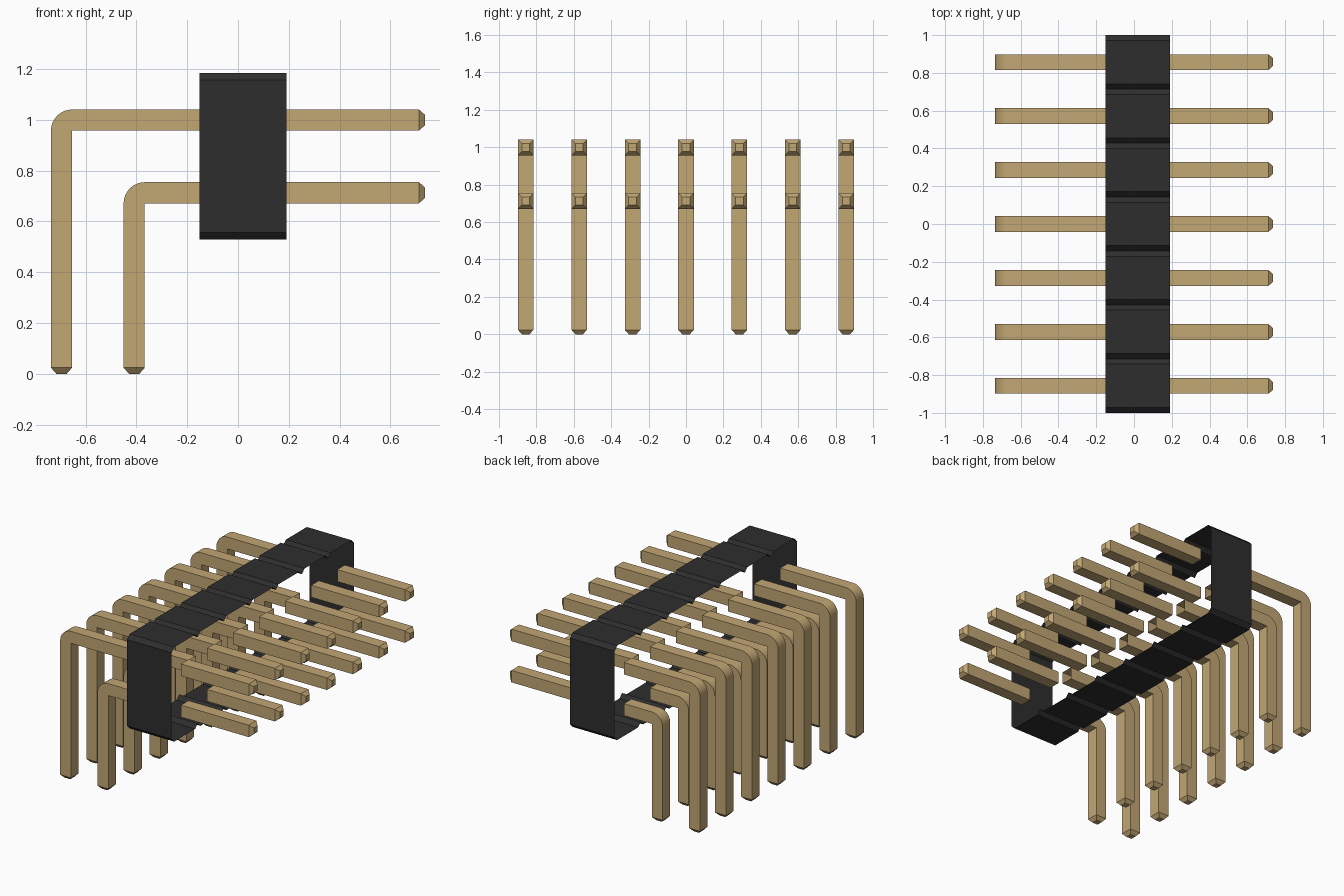
import bpy, bmesh, math

cube = bpy.data.objects.get("Cube")
if cube:
    bpy.data.objects.remove(cube, do_unlink=True)

COUNT = 7
PITCH = 2 / COUNT
BODY_LEFT, BODY_RIGHT = -0.152, 0.191
BODY_LOW, BODY_HIGH = 0.529, 1.184
CHAMFER = 0.028
PIN = 0.083          # pin thickness
TIP = 0.024          # tip length
INSET = 0.021        # tip narrowing
REACH = 0.736


def material(name, color):
    mat = bpy.data.materials.new(name)
    mat.use_nodes = True
    mat.diffuse_color = (*color, 1)
    bsdf = mat.node_tree.nodes["Principled BSDF"]
    bsdf.inputs["Base Color"].default_value = (*color, 1)
    bsdf.inputs["Roughness"].default_value = 0.6
    return mat


BLACK = material("black plastic", (0.027, 0.027, 0.027))
GOLD = material("gold metal", (0.54, 0.385, 0.175))


def skin(name, rings, mat, cap_end):
    """Join closed rings of points into a surface, open at the start."""
    bm = bmesh.new()
    loops = [[bm.verts.new(p) for p in ring] for ring in rings]
    for a, b in zip(loops, loops[1:]):
        for i in range(len(a)):
            j = (i + 1) % len(a)
            bm.faces.new((a[i], a[j], b[j], b[i]))
    if cap_end:
        bm.faces.new(loops[-1])
    bmesh.ops.remove_doubles(bm, verts=bm.verts, dist=1e-5)
    bmesh.ops.recalc_face_normals(bm, faces=bm.faces)
    mesh = bpy.data.meshes.new(name)
    bm.to_mesh(mesh)
    bm.free()
    mesh.materials.append(mat)
    obj = bpy.data.objects.new(name, mesh)
    bpy.context.collection.objects.link(obj)
    return obj


def pin_ring(y, inner, outer, half=PIN / 2):
    """Rectangular pin section between two points of the xz plane."""
    (xi, zi), (xo, zo) = inner, outer
    return [(xi, y - half, zi), (xo, y - half, zo),
            (xo, y + half, zo), (xi, y + half, zi)]


def straight_pin(name, y, low):
    high, narrow = low + PIN, PIN / 2 - INSET
    rings = [pin_ring(y, (x, low), (x, high)) for x in (BODY_RIGHT, REACH - TIP)]
    rings.append(pin_ring(y, (REACH, low + INSET), (REACH, high - INSET), narrow))
    return skin(name, rings, GOLD, True)


def bent_pin(name, y, low, corner):
    """Leg that leaves the housing, turns down and ends in a tapered tip."""
    rings = [pin_ring(y, (BODY_LEFT, low), (BODY_LEFT, low + PIN))]
    steps = 8
    for i in range(steps + 1):
        a = math.pi / 2 * (1 + i / steps)
        rings.append(pin_ring(y, (corner, low),
                              (corner + PIN * math.cos(a), low + PIN * math.sin(a))))
    rings.append(pin_ring(y, (corner, TIP), (corner - PIN, TIP)))
    rings.append(pin_ring(y, (corner - INSET, 0), (corner - PIN + INSET, 0),
                          PIN / 2 - INSET))
    return skin(name, rings, GOLD, True)


# Housing: thin notched sleeve, open on both pin sides
top, bottom = [], []
for i in range(COUNT):
    y0, y1 = -1 + i * PITCH, -1 + (i + 1) * PITCH
    for y, d in ((y0, CHAMFER), (y0 + CHAMFER, 0), (y1 - CHAMFER, 0)):
        top.append((y, BODY_HIGH - d))
        bottom.append((y, BODY_LOW + d))
top.append((1, BODY_HIGH - CHAMFER))
bottom.append((1, BODY_LOW + CHAMFER))
profile = top + bottom[::-1]
skin("housing", [[(x, y, z) for y, z in profile] for x in (BODY_LEFT, BODY_RIGHT)],
     BLACK, False)

# Two rows of pins, each with a straight contact and a bent leg
pins = []
for row, low, corner in (("upper", 0.957, -0.653), ("lower", 0.671, -0.367)):
    for i in range(COUNT):
        y = -1 + (i + 0.5) * PITCH
        pins.append(straight_pin(f"{row}_contact_{i + 1}", y, low))
        pins.append(bent_pin(f"{row}_leg_{i + 1}", y, low, corner))

# Smooth bends with crisp edges
bpy.ops.object.select_all(action="DESELECT")
for pin in pins:
    pin.select_set(True)
bpy.context.view_layer.objects.active = pins[0]
bpy.ops.object.shade_smooth_by_angle(angle=math.radians(30))
